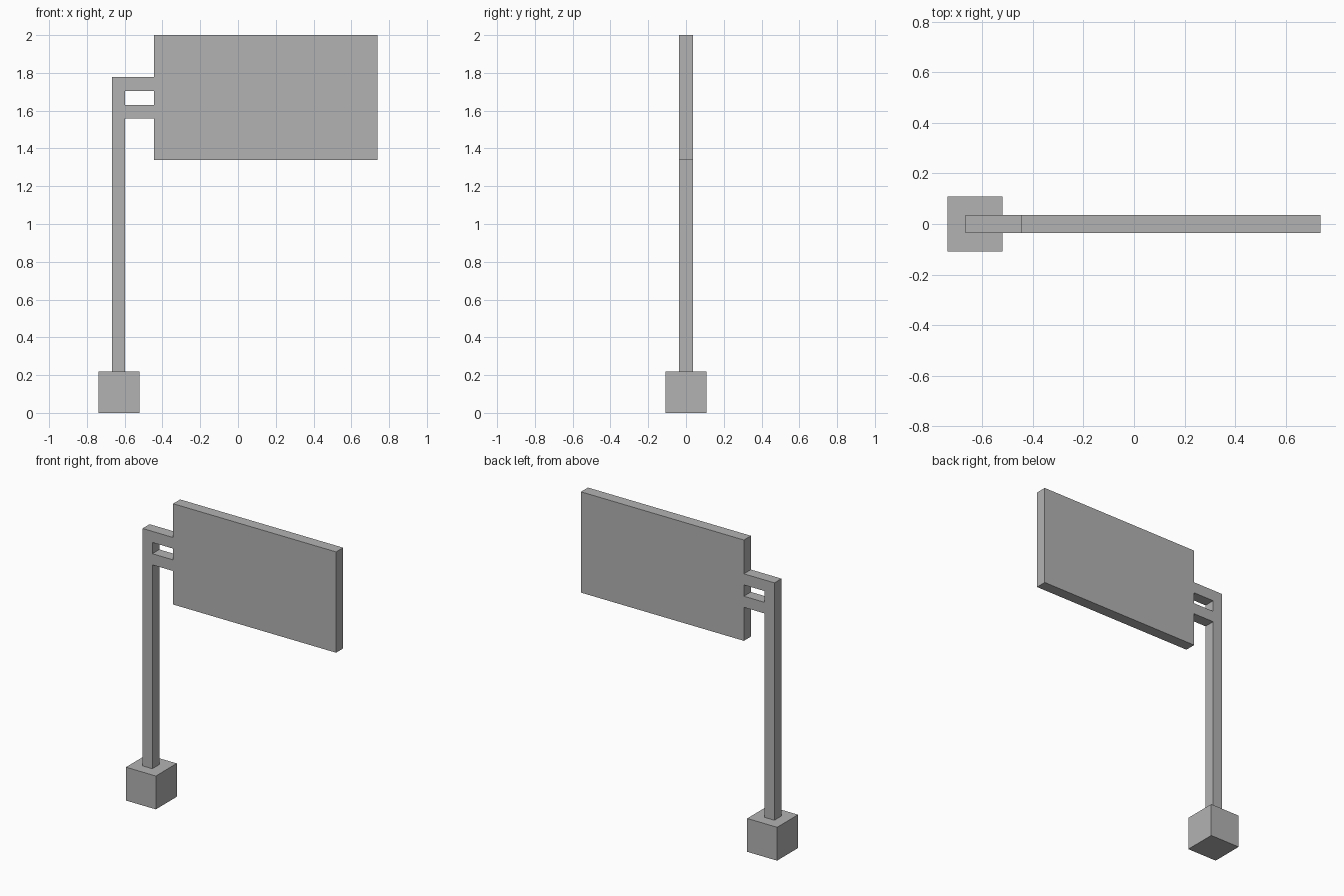
import bpy

cube = bpy.data.objects.get("Cube")
if cube:
    bpy.data.objects.remove(cube, do_unlink=True)

# Single plain grey
grey = bpy.data.materials.new("plain grey")
grey.use_nodes = True
colour = (0.45, 0.45, 0.45, 1)
grey.diffuse_color = colour
grey.node_tree.nodes["Principled BSDF"].inputs["Base Color"].default_value = colour


def box(name, x, z, depth):
    """Box spanning x and z ranges, centred on y = 0."""
    centre = (sum(x) / 2, 0, sum(z) / 2)
    bpy.ops.mesh.primitive_cube_add(size=1, location=centre)
    obj = bpy.context.object
    obj.name = name
    obj.scale = (x[1] - x[0], depth, z[1] - z[0])
    bpy.ops.object.transform_apply(location=False, rotation=False, scale=True)
    obj.data.materials.append(grey)
    return obj


BAR = 0.073          # thickness of the post, arms and board
POST = (-0.668, -0.597)
BOARD_LEFT = -0.446

# Footing and post
box("footing", (-0.738, -0.521), (0, 0.219), 0.217)
box("post", POST, (0.219, 1.778), BAR)

# Two arms joining the post to the board
for name, top in (("upper_arm", 1.778), ("lower_arm", 1.631)):
    box(name, (POST[1], BOARD_LEFT), (top - BAR, top), BAR)

# Sign board
box("sign_board", (BOARD_LEFT, 0.738), (1.338, 2), BAR)
